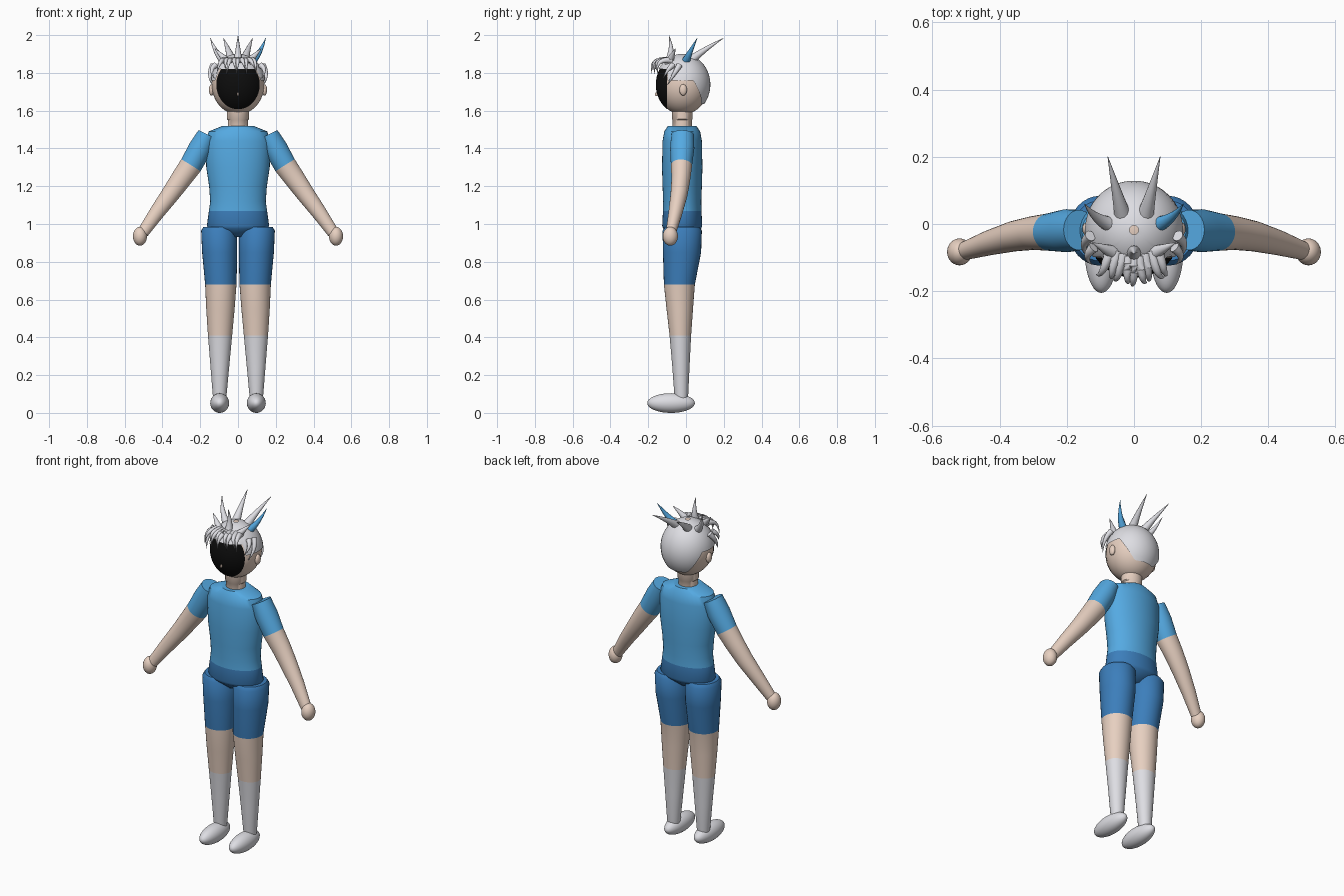
import bpy, bmesh
from math import sin, cos, pi, acos
from mathutils import Vector, Matrix

cube = bpy.data.objects.get("Cube")
if cube:
    bpy.data.objects.remove(cube, do_unlink=True)


def material(name, r, g, b):
    m = bpy.data.materials.new(name)
    m.use_nodes = True
    m.diffuse_color = (r, g, b, 1)
    node = next(n for n in m.node_tree.nodes if n.type == 'BSDF_PRINCIPLED')
    node.inputs["Base Color"].default_value = (r, g, b, 1)
    return m


SKIN = material("skin", 0.80, 0.63, 0.53)
WHITE = material("pale grey", 0.73, 0.73, 0.77)
SHIRT = material("light blue", 0.09, 0.40, 0.76)
SHORTS = material("deep blue", 0.045, 0.21, 0.50)
BLACK = material("black", 0.004, 0.004, 0.004)


def finish(name, bm, mats):
    bmesh.ops.recalc_face_normals(bm, faces=bm.faces)
    for f in bm.faces:
        f.smooth = True
    for e in bm.edges:
        e.smooth = e.calc_face_angle(0) < 0.75
    me = bpy.data.meshes.new(name)
    bm.to_mesh(me)
    bm.free()
    for m in mats:
        me.materials.append(m)
    ob = bpy.data.objects.new(name, me)
    bpy.context.collection.objects.link(ob)
    return ob


def ellipsoid(name, centre, radii, mat, cut_y=None):
    """Ellipsoid, optionally keeping only the part in front of cut_y."""
    bm = bmesh.new()
    bmesh.ops.create_uvsphere(bm, u_segments=40, v_segments=24, radius=1,
                              matrix=Matrix.LocRotScale(Vector(centre), None, Vector(radii)))
    if cut_y is not None:
        bmesh.ops.bisect_plane(bm, geom=bm.verts[:] + bm.edges[:] + bm.faces[:],
                               plane_co=(0, cut_y, 0), plane_no=(0, 1, 0), clear_outer=True)
    return finish(name, bm, [mat])


def loft(name, rings, mats, slots=None, sides=32, flat=False):
    """Skin elliptical rings (centre, width, depth); slots give a material per span."""
    bm = bmesh.new()
    pts = [Vector(r[0]) for r in rings]
    main = (pts[-1] - pts[0]).normalized()
    ref = Vector((0, 1, 0)) if abs(main.y) < 0.9 else Vector((1, 0, 0))
    loops = []
    for i, (c, ru, rv) in enumerate(rings):
        t = Vector((0, 0, 1)) if flat else pts[min(i + 1, len(pts) - 1)] - pts[max(i - 1, 0)]
        u = ref.cross(t).normalized()
        v = t.cross(u).normalized()
        loops.append([bm.verts.new(pts[i] + u * ru * cos(2 * pi * k / sides)
                                   + v * rv * sin(2 * pi * k / sides)) for k in range(sides)])
    for i in range(len(loops) - 1):
        for k in range(sides):
            j = (k + 1) % sides
            f = bm.faces.new((loops[i][k], loops[i][j], loops[i + 1][j], loops[i + 1][k]))
            f.material_index = slots[i] if slots else 0
    bm.faces.new(loops[0]).material_index = slots[0] if slots else 0
    bm.faces.new(loops[-1]).material_index = slots[-1] if slots else 0
    return finish(name, bm, mats)


def spike(name, base, bend, tip, r, mat=WHITE):
    """Curved tapering lock of hair."""
    a, b, c = Vector(base), Vector(bend), Vector(tip)
    rings = []
    for i in range(9):
        t = i / 8
        w = max(r * (1 - t) ** 0.85, 0.0008)
        rings.append((a * (1 - t) ** 2 + b * 2 * t * (1 - t) + c * t * t, w, w))
    return loft(name, rings, [mat], sides=12)


# Torso: shirt above, shorts waist below
profile = [(1.52, .08, .075), (1.49, .155, .095), (1.44, .172, .104), (1.3, .168, .107),
           (1.2, .153, .104), (1.12, .147, .101), (1.07, .154, .102), (.99, .165, .106),
           (.975, .155, .1), (.93, .035, .05)]
loft("torso", [((0, -.02, z), w, d) for z, w, d in profile], [SHIRT, SHORTS],
     [0] * 6 + [1] * 3, sides=40, flat=True)
loft("neck", [((0, -.02, 1.49), .054, .052), ((0, -.02, 1.55), .053, .051),
              ((0, -.02, 1.555), .058, .055), ((0, -.02, 1.63), .058, .055)], [SKIN], flat=True)

for s, side in ((-1, "right"), (1, "left")):
    # Leg: shorts, bare knee, sock
    leg = [(.985, .1, -.02, .083, .09), (.965, .1, -.02, .095, .104), (.85, .097, -.021, .093, .101),
           (.68, .091, -.035, .083, .082), (.55, .093, -.033, .075, .07), (.41, .095, -.03, .064, .057),
           (.25, .096, -.027, .05, .046), (.1, .097, -.025, .037, .037), (.07, .097, -.025, .034, .034)]
    loft(side + "_leg", [((s * x, y, z), w, d) for z, x, y, w, d in leg],
         [SHORTS, SKIN, WHITE], [0, 0, 0, 1, 1, 2, 2, 2], flat=True)
    ellipsoid(side + "_shoe", (s * .097, -.079, .052), (.05, .126, .052), WHITE)
    # Arm: sleeve then bare forearm
    arm = [(.163, -.018, 1.473, .052, .06), (.2, -.02, 1.4, .062, .064), (.25, -.024, 1.31, .06, .056),
           (.3, -.027, 1.24, .055, .05), (.36, -.037, 1.155, .048, .045), (.43, -.056, 1.06, .04, .037),
           (.503, -.08, .955, .031, .027)]
    loft(side + "_arm", [((s * x, y, z), w, d) for x, y, z, w, d in arm],
         [SHIRT, SKIN], [0, 0, 1, 1, 1, 1])
    ellipsoid(side + "_hand", (s * .519, -.083, .935), (.037, .04, .05), SKIN)
    ellipsoid(side + "_ear", (s * .14, -.015, 1.71), (.014, .02, .03), SKIN)

# Head, dark visor-like face and tiny nose
HEAD = Vector((0, -.018, 1.738))
ellipsoid("head", HEAD, (.139, .139, .158), SKIN)
ellipsoid("face", HEAD, (.141, .142, .16), BLACK, cut_y=-.1)
ellipsoid("nose", (0, -.157, 1.687), (.005, .008, .01), SKIN)


# Hair cap: hem is high over the face, level at the ears and low at the nape
def hem(s):
    if s < -.6:
        return 1.82
    if s < .4:
        return 1.76
    return 1.76 - .125 * min((s - .4) / .45, 1)


bm = bmesh.new()
cols, rows = 64, 14
grid = []
for k in range(cols):
    a = 2 * pi * k / cols
    low = acos((hem(sin(a)) - HEAD.z) / .163)
    column = []
    for i in range(rows + 1):
        p = .09 + (low - .09) * i / rows
        column.append(bm.verts.new(HEAD + Vector((.147 * sin(p) * cos(a), .147 * sin(p) * sin(a),
                                                  .163 * cos(p)))))
    grid.append(column)
for k in range(cols):
    c, d = grid[k], grid[(k + 1) % cols]
    for i in range(rows):
        bm.faces.new((c[i], c[i + 1], d[i + 1], d[i]))
finish("hair_cap", bm, [WHITE])

# Crown spikes, paired; the left one is dyed
for s, side in ((-1, "right"), (1, "left")):
    spike(side + "_back_spike", (s * .035, .03, 1.87), (s * .05, .09, 1.92), (s * .078, .2, 1.985), .025)
    spike(side + "_crown_spike", (s * .06, -.005, 1.85), (s * .115, .01, 1.89),
          (s * .147, .06, 1.985), .026, SHIRT if s > 0 else WHITE)
    spike(side + "_front_spike", (s * .05, -.09, 1.85), (s * .085, -.075, 1.89),
          (s * .125, -.055, 1.93), .025)
    # Locks in front of the ears
    spike(side + "_side_lock", (s * .13, -.035, 1.84), (s * .165, -.065, 1.79), (s * .135, -.1, 1.735), .017)
    spike(side + "_temple_lock", (s * .12, -.07, 1.84), (s * .155, -.1, 1.82), (s * .125, -.12, 1.77), .016)
spike("middle_spike", (0, -.1, 1.84), (0, -.065, 1.9), (0, -.09, 1.998), .028)

# Fringe tufts hanging over the forehead
for i in range(9):
    x = -.1 + .025 * i
    drop = .02 if i % 2 else 0
    y = -.165 + abs(x) * .3
    spike(f"fringe_{i + 1}", (x * .7, y + .06, 1.865), (x * .95, y - .03, 1.88),
          (x * 1.05 + (.012 if i % 2 else -.008), y - .015, 1.795 + drop), .018)
